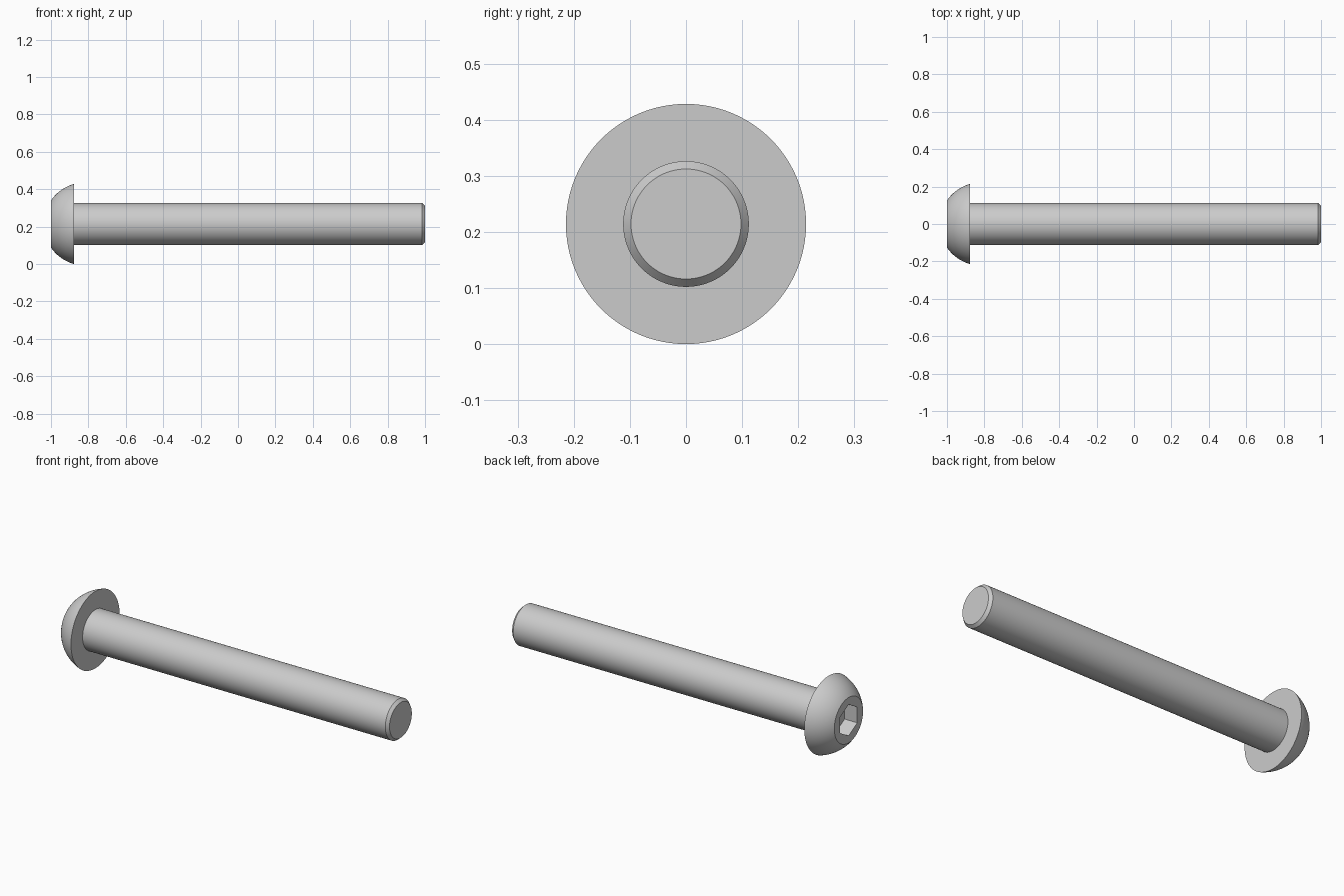
import bpy, bmesh
from math import sin, cos, atan2, pi, hypot
from mathutils import Matrix, Vector

if "Cube" in bpy.data.objects:
    bpy.data.objects.remove(bpy.data.objects["Cube"])

AXIS_Z = 0.214
SEG = 96
HEAD_R, FLAT_R, SHOULDER_X = 0.214, 0.126, -0.877
SHAFT_R, TIP_R, CHAMFER = 0.112, 0.098, 0.016
SOCKET_R, SOCKET_DEPTH = 0.087, 0.078


def make_object(name, bm):
    bmesh.ops.recalc_face_normals(bm, faces=bm.faces)
    mesh = bpy.data.meshes.new(name)
    bm.to_mesh(mesh)
    bm.free()
    obj = bpy.data.objects.new(name, mesh)
    bpy.context.collection.objects.link(obj)
    return obj


# Dome arc, centred on the screw axis, from the flat top to the rim
cx = (SHOULDER_X**2 + HEAD_R**2 - 1 - FLAT_R**2) / (2 * (SHOULDER_X + 1))
dome_r = hypot(-1 - cx, FLAT_R)
a0 = atan2(FLAT_R, -1 - cx)
a1 = atan2(HEAD_R, SHOULDER_X - cx)
profile = []
for i in range(13):
    a = a0 + (a1 - a0) * i / 12
    profile.append((cx + dome_r * cos(a), dome_r * sin(a)))

# Shoulder, shank and chamfered tip
profile += [(SHOULDER_X, SHAFT_R), (1 - CHAMFER, SHAFT_R), (1, TIP_R)]

# Revolve the profile into rings and cap both ends
bm = bmesh.new()
rings = [[bm.verts.new((x, r * cos(2 * pi * k / SEG), AXIS_Z + r * sin(2 * pi * k / SEG)))
          for k in range(SEG)] for x, r in profile]
for a, b in zip(rings, rings[1:]):
    for k in range(SEG):
        n = (k + 1) % SEG
        bm.faces.new((a[k], a[n], b[n], b[k]))
bm.faces.new(rings[0])
bm.faces.new(rings[-1])
screw = make_object("button_head_screw", bm)

# Hexagonal socket cutter, corners pointing up and down
bm = bmesh.new()
depth = 2 * SOCKET_DEPTH
bmesh.ops.create_cone(bm, cap_ends=True, segments=6, radius1=SOCKET_R,
                      radius2=SOCKET_R, depth=depth)
top = max(bm.verts, key=lambda v: abs(v.co.x)).co
turn = Matrix.Rotation(-atan2(top.y, top.x), 4, 'Z')
bm.transform(Matrix.Translation(Vector((-1, 0, AXIS_Z)))
             @ Matrix.Rotation(pi / 2, 4, 'Y') @ turn)
cutter = make_object("socket_cutter", bm)
cutter.hide_render = True

# Cut the socket, then smooth while keeping hard edges
cut = screw.modifiers.new("hex_socket", 'BOOLEAN')
cut.operation = 'DIFFERENCE'
cut.solver = 'EXACT'
cut.object = cutter
bpy.context.view_layer.objects.active = screw
bpy.ops.object.select_all(action='DESELECT')
screw.select_set(True)
bpy.ops.object.modifier_apply(modifier=cut.name)
bpy.data.objects.remove(cutter)
bpy.ops.object.shade_smooth_by_angle(angle=pi / 6)
